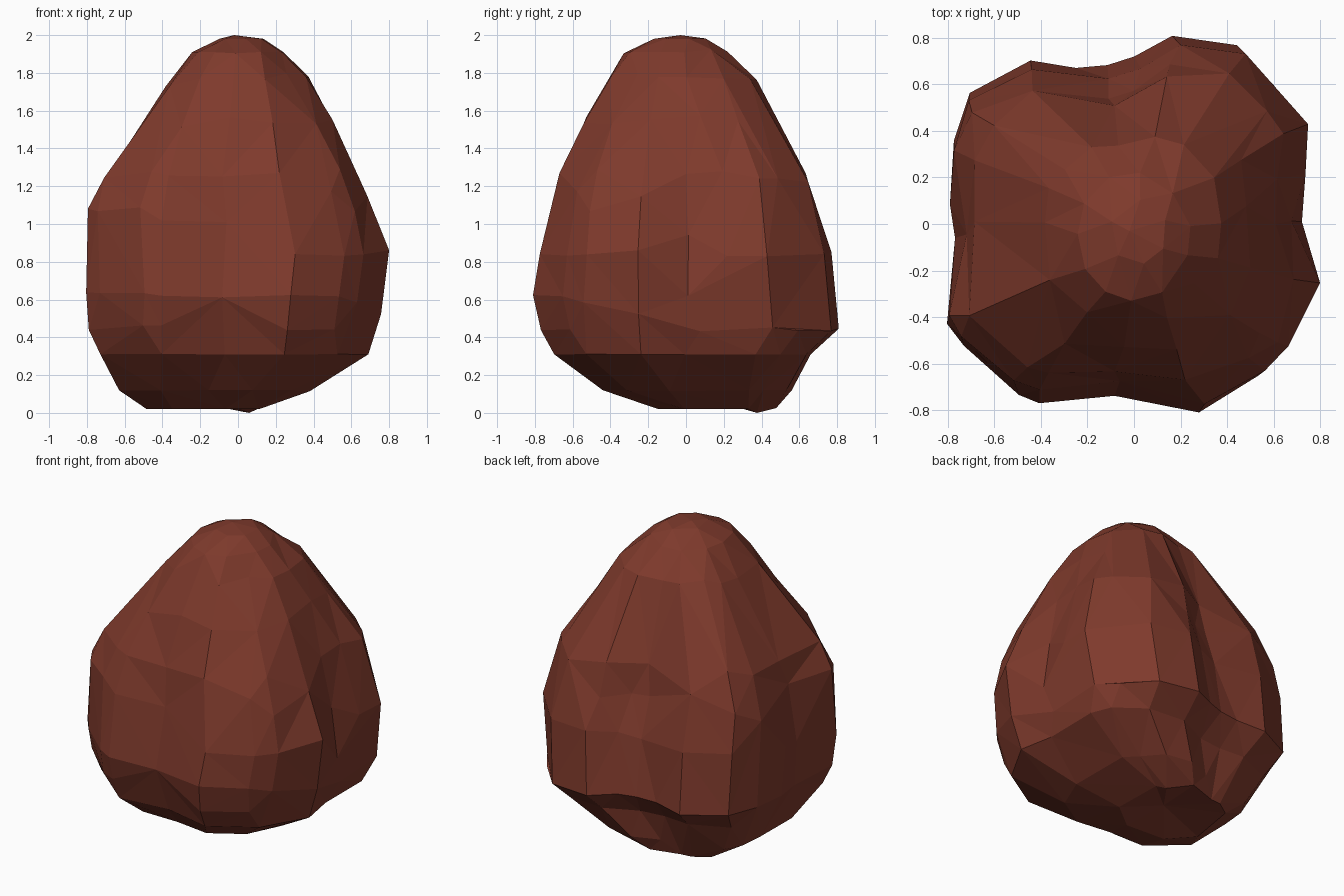
import bpy, bmesh, math, random
from mathutils import Vector

cube = bpy.data.objects.get("Cube")
if cube:
    bpy.data.objects.remove(cube)

random.seed(4)

# Lobed plan outline, counter-clockwise from the left side
OUTLINE = [(.75, .02), (.76, .24), (.75, .46), (.64, .57), (.48, .77), (.20, .81),
           (.03, .72), (-.09, .68), (-.23, .67), (-.44, .70), (-.71, .56), (-.78, .36),
           (-.79, .12), (-.77, -.05), (-.80, -.43), (-.73, -.52), (-.50, -.73),
           (-.40, -.77), (-.06, -.75), (.30, -.81), (.56, -.65), (.66, -.54), (.80, -.26)]

# Height, x range, y range and roundness of each level
LEVELS = [(.02, -.48, .12, -.15, .47, .3), (.12, -.63, .40, -.44, .56, .1),
          (.31, -.73, .69, -.70, .66, 0), (.45, -.79, .74, -.77, .81, 0),
          (.62, -.80, .77, -.81, .79, 0), (.85, -.80, .80, -.78, .77, 0),
          (1.07, -.78, .72, -.72, .70, .05), (1.27, -.70, .64, -.67, .64, .15),
          (1.55, -.51, .50, -.54, .51, .4), (1.76, -.36, .38, -.42, .37, .65),
          (1.91, -.24, .24, -.32, .22, .9), (1.98, -.10, .14, -.17, .10, 1)]

# Hollows pressed into the flanks: centre, radius, depth
DENTS = [((.76, .04, .92), .28, .08), ((-.78, -.02, 1.05), .28, .05),
         ((0, -.74, .9), .32, .03), ((0, -.75, .4), .28, .05),
         ((-.07, .62, 1.05), .3, .07), ((-.05, .5, 1.45), .3, .07),
         ((-.45, .45, .15), .3, .05), ((.3, -.3, 1.74), .25, .05)]

# Swellings on the corner lobes
SWELLS = [((.55, .53, .31), .2, .1), ((.53, .53, 1.25), .35, .1),
          ((-.62, -.55, 1.12), .32, .06), ((.56, -.52, 1.12), .32, .05)]
SHAPING = DENTS + [(centre, radius, -height) for centre, radius, height in SWELLS]


def fit(values, low, high):
    """Spread values so that they span low to high."""
    a, b = min(values), max(values)
    return [low + (v - a) / (b - a) * (high - low) for v in values]


def level_ring(z, x0, x1, y0, y1, rounding):
    plan = [Vector(p) / .8 for p in OUTLINE]
    plan = [p.lerp(p.normalized(), rounding) for p in plan]
    xs = fit([p.x for p in plan], x0, x1)
    ys = fit([p.y for p in plan], y0, y1)
    ring = [Vector((x, y, z)) for x, y in zip(xs, ys)]
    for v in ring:
        for centre, radius, depth in SHAPING:
            near = max(0, 1 - (v - Vector(centre)).length / radius)
            v -= Vector((v.x, v.y, 0)).normalized() * depth * near
        if .4 < z < 1.8:
            v.z += random.uniform(-.02, .02)
    return ring


# Body skin, level by level
bm = bmesh.new()
rings = [[bm.verts.new(v) for v in level_ring(*level)] for level in LEVELS]
count = len(OUTLINE)
for low, high in zip(rings, rings[1:]):
    for i in range(count):
        j = (i + 1) % count
        bm.faces.new((low[i], low[j], high[j], high[i]))

# Crown tip and pinched underside
for ring, tip, flip in ((rings[-1], (-.02, -.03, 2), False), (rings[0], (-.15, .1, .08), True)):
    apex = bm.verts.new(tip)
    for i in range(count):
        pair = (ring[i], ring[(i + 1) % count])
        bm.faces.new((*(reversed(pair) if flip else pair), apex))
lowest = min(rings[0], key=lambda v: (v.co - Vector((-.05, .3, 0))).length)
lowest.co.z = 0
bmesh.ops.triangulate(bm, faces=bm.faces[:])
bmesh.ops.recalc_face_normals(bm, faces=bm.faces[:])

mesh = bpy.data.meshes.new("nut_body")
bm.to_mesh(mesh)
bm.free()
body = bpy.data.objects.new("nut_body", mesh)
bpy.context.collection.objects.link(body)

# Merge small triangles into broad irregular facets
facets = body.modifiers.new("broad_facets", "DECIMATE")
facets.ratio = .55

# Shell colour
shell = bpy.data.materials.new("reddish_brown")
shell.use_nodes = True
colour = (.21, .042, .025, 1)
shell.diffuse_color = colour
shell.node_tree.nodes["Principled BSDF"].inputs["Base Color"].default_value = colour
mesh.materials.append(shell)
